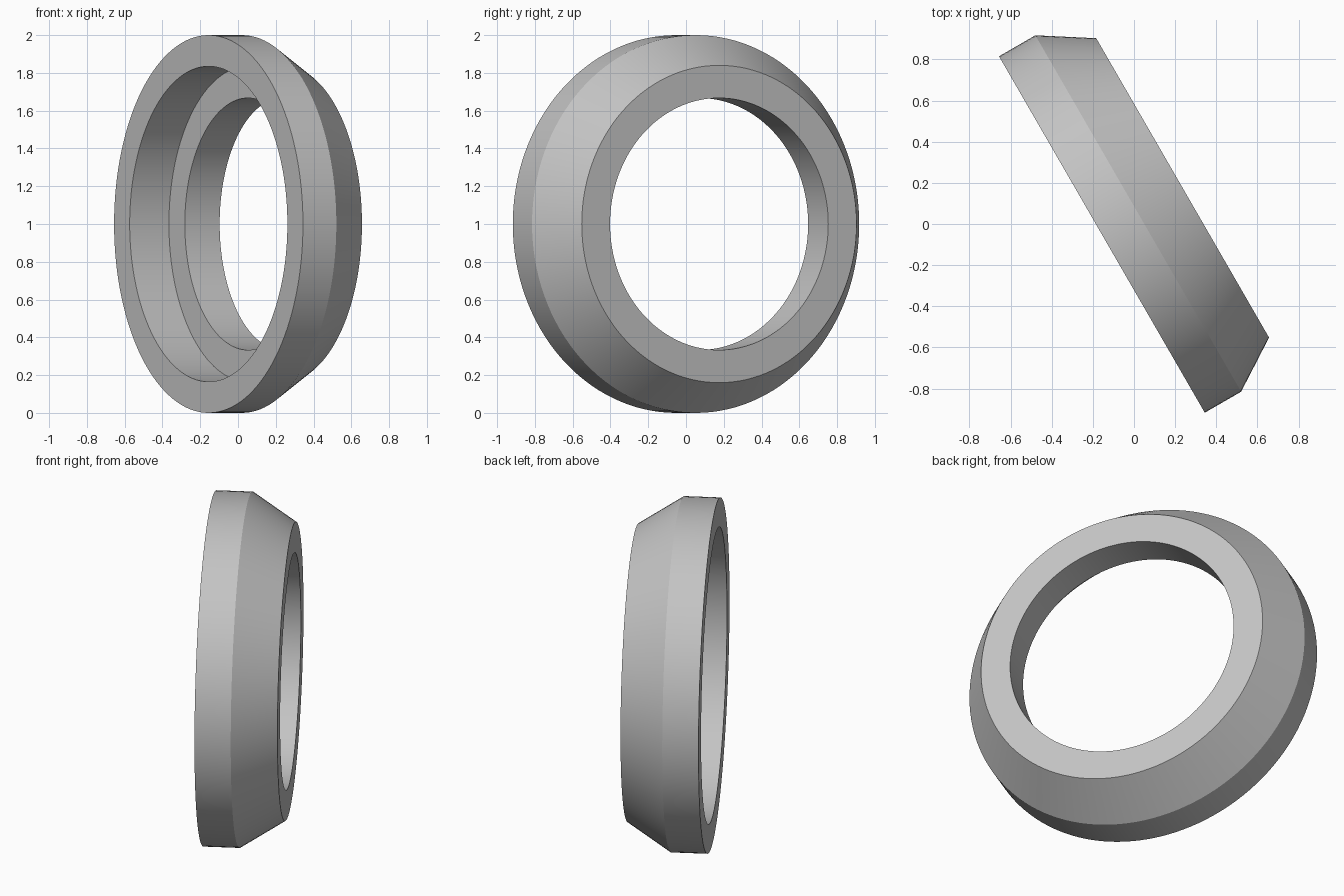
import bpy
import bmesh
import math
from mathutils import Matrix, Vector

if "Cube" in bpy.data.objects:
    bpy.data.objects.remove(bpy.data.objects["Cube"], do_unlink=True)

SEGMENTS = 128

# Plain grey material
grey = bpy.data.materials.new("plain_grey")
grey.use_nodes = True
colour = (0.55, 0.55, 0.55, 1)
grey.diffuse_color = colour
grey.node_tree.nodes["Principled BSDF"].inputs["Base Color"].default_value = colour

# Closed section (radius, depth): rim, bevelled back, through hole, counterbore
section = [(1, 0), (1, 0.204), (0.84, 0.453), (0.667, 0.453),
           (0.667, 0.24), (0.835, 0.24), (0.835, 0)]

bm = bmesh.new()
rings = []
for i in range(SEGMENTS):
    a = math.tau * i / SEGMENTS
    rings.append([bm.verts.new((d, r * math.sin(a), r * math.cos(a))) for r, d in section])
for i, ring in enumerate(rings):
    nxt = rings[(i + 1) % SEGMENTS]
    for j in range(len(section)):
        k = (j + 1) % len(section)
        bm.faces.new((ring[j], ring[k], nxt[k], nxt[j]))
bmesh.ops.recalc_face_normals(bm, faces=bm.faces)

# Turn the ring about the vertical and stand it on the ground
bm.transform(Matrix.Translation(Vector((-0.156, -0.051, 1))) @ Matrix.Rotation(math.radians(30), 4, "Z"))

mesh = bpy.data.meshes.new("bevelled_ring")
bm.to_mesh(mesh)
bm.free()
mesh.materials.append(grey)
ring_object = bpy.data.objects.new("bevelled_ring", mesh)
bpy.context.collection.objects.link(ring_object)

# Smooth round walls with sharp edges
bpy.ops.object.select_all(action="DESELECT")
ring_object.select_set(True)
bpy.context.view_layer.objects.active = ring_object
bpy.ops.object.shade_smooth_by_angle(angle=math.radians(25))
